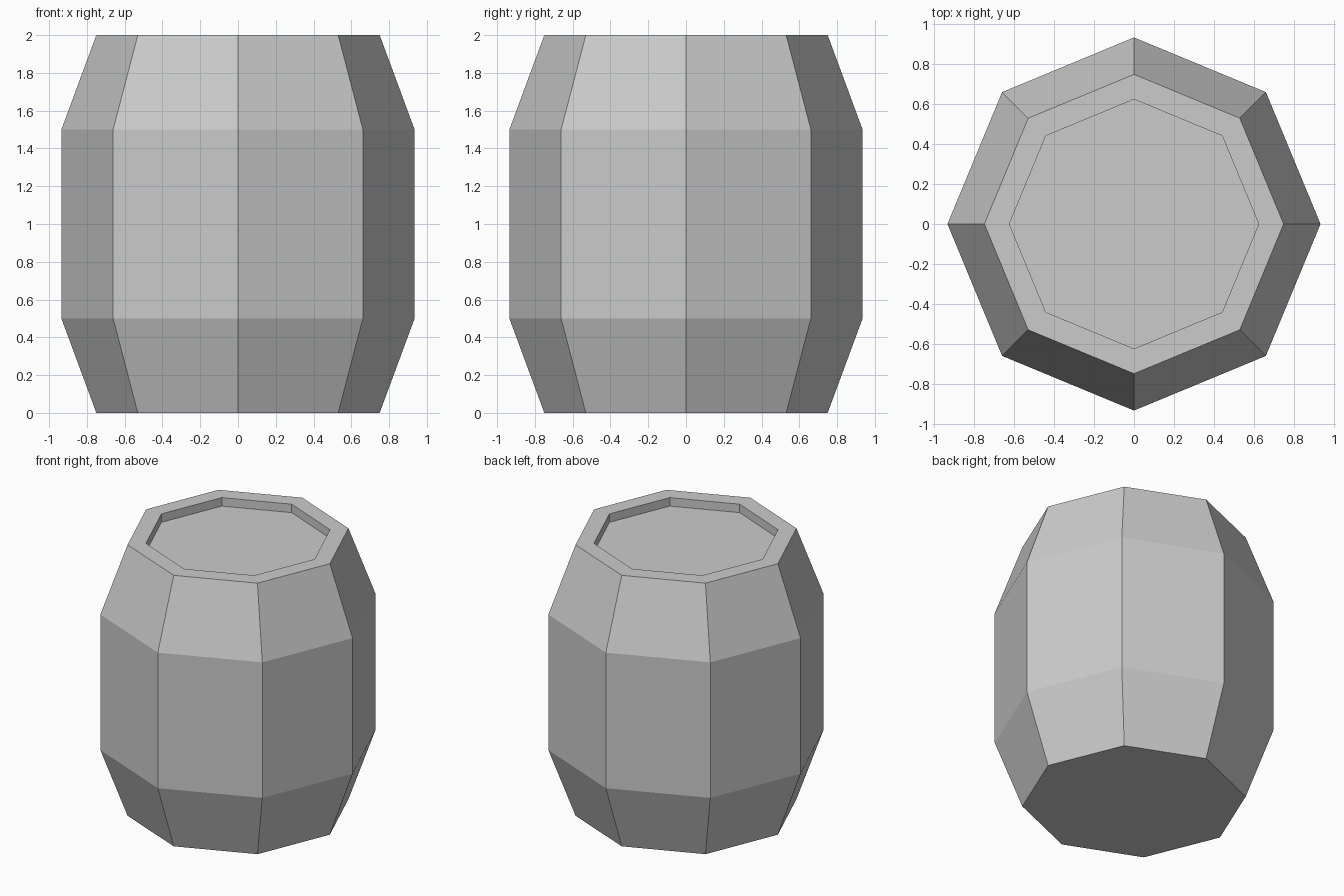
import bpy
import bmesh
from math import cos, sin, pi

# Remove the default object
if "Cube" in bpy.data.objects:
    bpy.data.objects.remove(bpy.data.objects["Cube"], do_unlink=True)

SIDES = 8

# Plain grey material
grey = bpy.data.materials.new("light_grey")
grey.use_nodes = True
colour = (0.6, 0.6, 0.6, 1)
grey.diffuse_color = colour
grey.node_tree.nodes["Principled BSDF"].inputs["Base Color"].default_value = colour


def lathe(name, profile, material):
    """Turn a (radius, height) profile into a closed faceted solid."""
    bm = bmesh.new()
    rings = [[bm.verts.new((r * cos(2 * pi * i / SIDES), r * sin(2 * pi * i / SIDES), z))
              for i in range(SIDES)] for r, z in profile]
    for low, high in zip(rings, rings[1:]):
        for i in range(SIDES):
            j = (i + 1) % SIDES
            bm.faces.new((low[i], low[j], high[j], high[i]))
    bm.faces.new(rings[0][::-1])
    bm.faces.new(rings[-1])
    bmesh.ops.recalc_face_normals(bm, faces=bm.faces)
    mesh = bpy.data.meshes.new(name)
    bm.to_mesh(mesh)
    bm.free()
    mesh.materials.append(material)
    obj = bpy.data.objects.new(name, mesh)
    bpy.context.collection.objects.link(obj)
    return obj


# Barrel: base, bulging staves, flat rim, then the recessed lid
lathe("barrel", [
    (0.75, 0), (0.935, 0.5), (0.935, 1.5), (0.75, 2),
    (0.625, 2), (0.625, 1.9375),
], grey)
